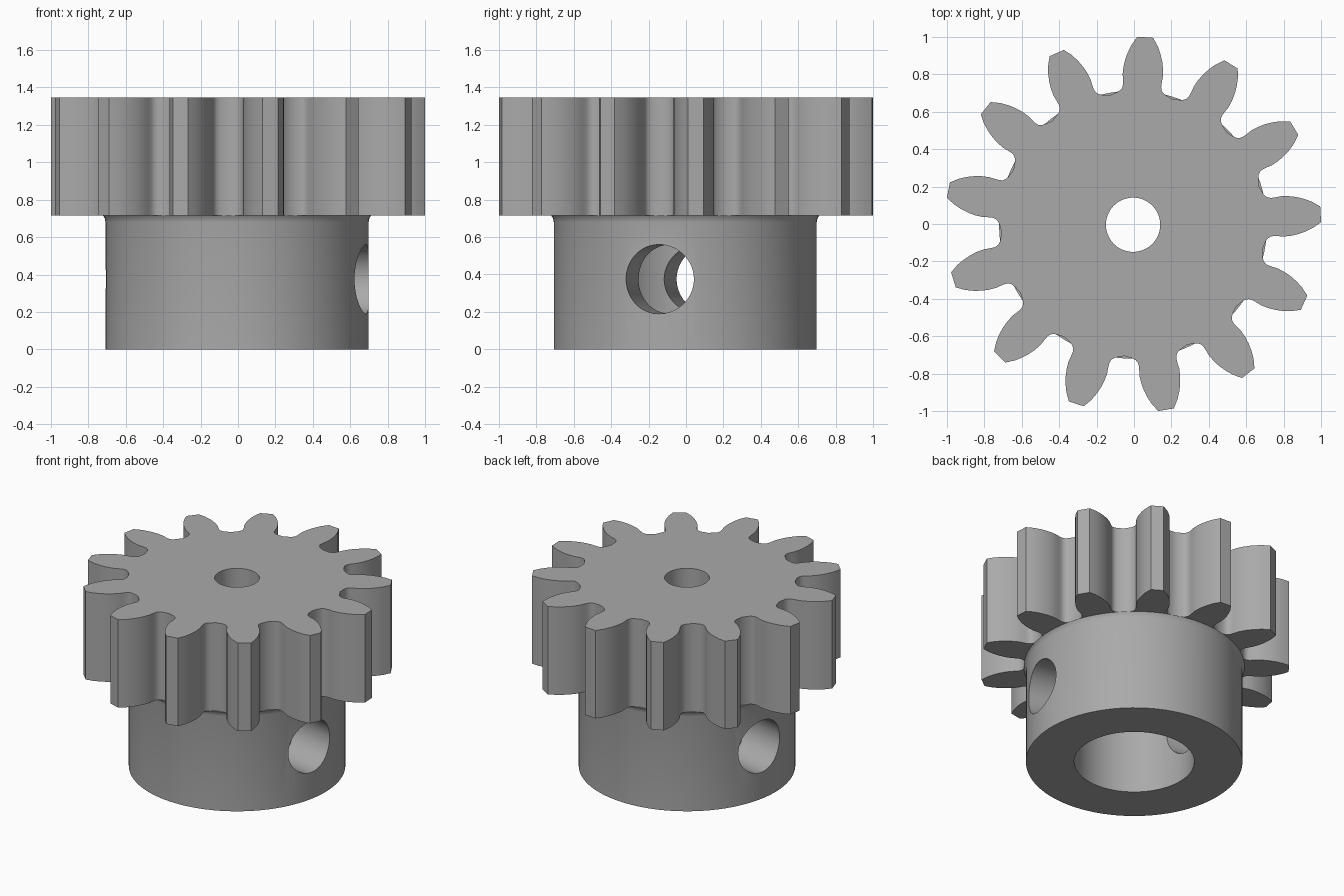
import bpy
import bmesh
from math import cos, sin, atan2, hypot, pi, radians
from mathutils import Matrix, Vector

if "Cube" in bpy.data.objects:
    bpy.data.objects.remove(bpy.data.objects["Cube"], do_unlink=True)

CENTRE = Vector((-0.005, -0.004, 0))
TEETH = 13
GEAR_Z, TOP_Z = 0.715, 1.345
ROOT_R, HUB_BORE_R, SHAFT_R, HOLE_R = 0.703, 0.39, 0.145, 0.185

grey = bpy.data.materials.new("grey metal")
grey.use_nodes = True
grey.diffuse_color = (0.4, 0.4, 0.4, 1)
grey.node_tree.nodes["Principled BSDF"].inputs["Base Color"].default_value = (0.4, 0.4, 0.4, 1)


def make_object(name, bm):
    bmesh.ops.recalc_face_normals(bm, faces=bm.faces)
    mesh = bpy.data.meshes.new(name)
    bm.to_mesh(mesh)
    bm.free()
    mesh.materials.append(grey)
    obj = bpy.data.objects.new(name, mesh)
    bpy.context.collection.objects.link(obj)
    return obj


def activate(obj):
    bpy.ops.object.select_all(action='DESELECT')
    obj.select_set(True)
    bpy.context.view_layer.objects.active = obj


def drill(obj, radius, depth, matrix):
    """Cut a round hole through obj, then discard the cutter."""
    bm = bmesh.new()
    bmesh.ops.create_cone(bm, cap_ends=True, segments=72, radius1=radius,
                          radius2=radius, depth=depth, matrix=matrix)
    cutter = make_object("hole_cutter", bm)
    cutter.hide_render = True
    mod = obj.modifiers.new("hole", 'BOOLEAN')
    mod.operation = 'DIFFERENCE'
    mod.solver = 'EXACT'
    mod.object = cutter
    activate(obj)
    bpy.ops.object.modifier_apply(modifier=mod.name)
    bpy.data.objects.remove(cutter, do_unlink=True)


def smooth(obj):
    activate(obj)
    bpy.ops.object.shade_smooth_by_angle(angle=radians(28))


# Gear: one half tooth (distance along its axis, half width), mirrored and repeated
half_tooth = [(1.004, 0.042), (0.96, 0.070), (0.92, 0.087), (0.88, 0.099),
              (0.84, 0.106), (0.80, 0.108), (0.77, 0.104), (0.745, 0.102),
              (0.728, 0.105), (0.714, 0.114), (0.703, 0.128), (0.696, 0.142)]
tooth = [(a, -w) for a, w in reversed(half_tooth)] + half_tooth
pitch = 2 * pi / TEETH
outline = []
for k in range(TEETH):
    turn = radians(3.2) + k * pitch
    for a, w in tooth:
        r, t = hypot(a, w), atan2(w, a) + turn
        outline.append((r * cos(t), r * sin(t)))
    t = turn + pitch / 2
    outline.append((ROOT_R * cos(t), ROOT_R * sin(t)))

bm = bmesh.new()
base = bm.faces.new([bm.verts.new((x, y, GEAR_Z) + CENTRE.to_tuple()[3:]) for x, y in outline])
top = bmesh.ops.extrude_face_region(bm, geom=[base], use_keep_orig=True)
bmesh.ops.translate(bm, vec=(0, 0, TOP_Z - GEAR_Z),
                    verts=[v for v in top["geom"] if isinstance(v, bmesh.types.BMVert)])
bmesh.ops.translate(bm, vec=CENTRE, verts=bm.verts)
gear = make_object("gear_wheel", bm)
drill(gear, SHAFT_R, 4, Matrix.Translation(CENTRE))
smooth(gear)

# Hub: a turned collar flaring slightly where it meets the teeth
collar = [(HUB_BORE_R, 0), (ROOT_R, 0), (ROOT_R, 0.68), (0.707, 0.70),
          (0.716, GEAR_Z), (HUB_BORE_R, GEAR_Z)]
SIDES = 96
bm = bmesh.new()
rings = [[bm.verts.new(Vector((r * cos(2 * pi * i / SIDES), r * sin(2 * pi * i / SIDES), z)) + CENTRE)
          for i in range(SIDES)] for r, z in collar]
for j, ring in enumerate(rings):
    after = rings[(j + 1) % len(rings)]
    for i in range(SIDES):
        n = (i + 1) % SIDES
        bm.faces.new((ring[i], ring[n], after[n], after[i]))
hub = make_object("hub_collar", bm)

# Cross hole for the set screws, slanted slightly across the hub
slant = Matrix.Rotation(radians(-11.5), 4, 'Z') @ Matrix.Rotation(pi / 2, 4, 'Y')
drill(hub, HOLE_R, 3, Matrix.Translation(CENTRE + Vector((0, 0, 0.375))) @ slant)
smooth(hub)
